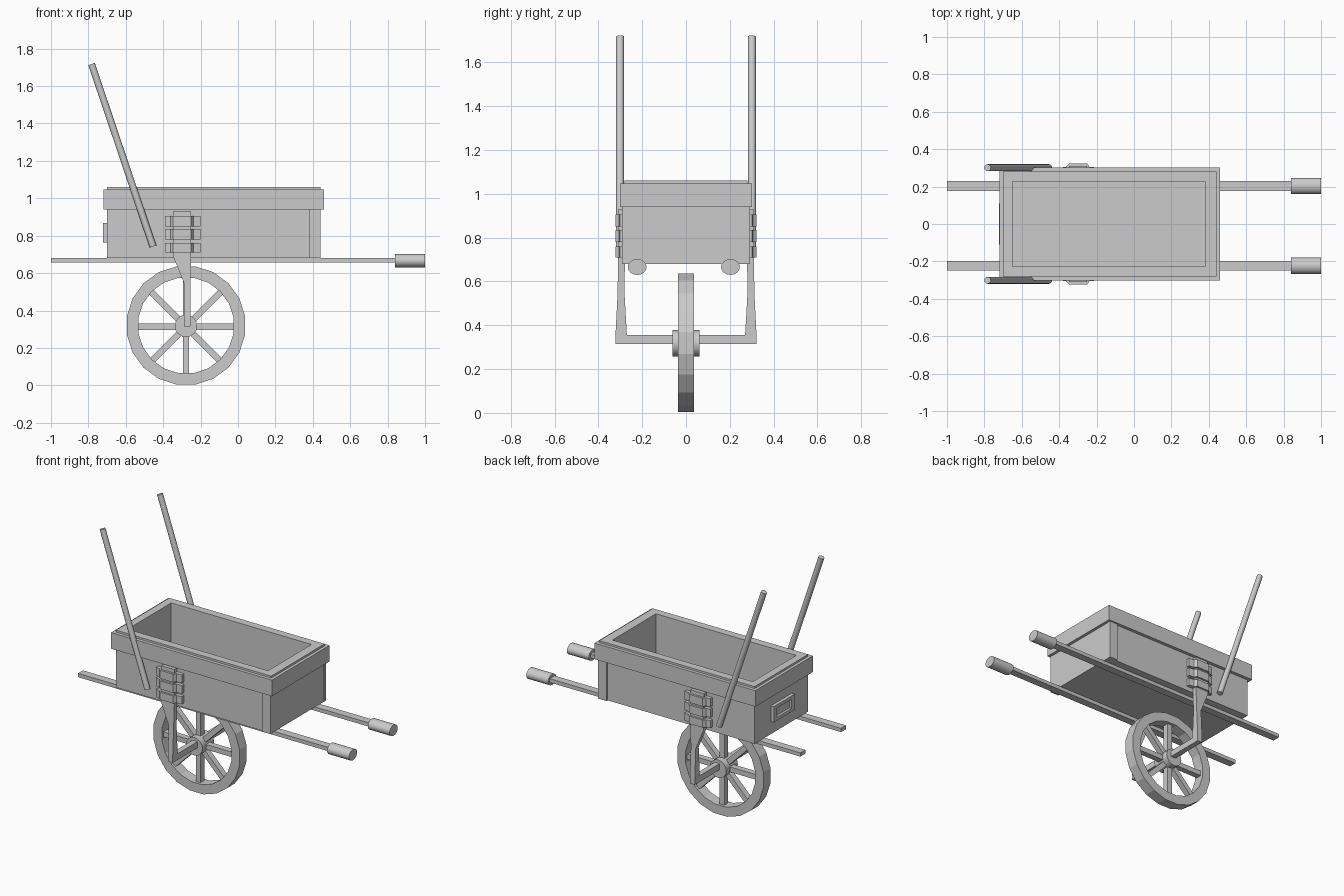
import bpy, bmesh, math
from mathutils import Matrix, Vector

if "Cube" in bpy.data.objects:
    bpy.data.objects.remove(bpy.data.objects["Cube"])


def finish(name, bm):
    bmesh.ops.recalc_face_normals(bm, faces=bm.faces)
    me = bpy.data.meshes.new(name)
    bm.to_mesh(me)
    bm.free()
    ob = bpy.data.objects.new(name, me)
    bpy.context.collection.objects.link(ob)
    return ob


def add_loft(bm, rings, closed=False):
    vs = [[bm.verts.new(p) for p in r] for r in rings]
    pairs = list(zip(vs, vs[1:]))
    if closed:
        pairs.append((vs[-1], vs[0]))
    else:
        bm.faces.new(vs[0])
        bm.faces.new(vs[-1])
    for a, b in pairs:
        for i in range(len(a)):
            j = (i + 1) % len(a)
            bm.faces.new((a[i], a[j], b[j], b[i]))


def rect(x0, x1, y0, y1, z):
    return [(x0, y0, z), (x1, y0, z), (x1, y1, z), (x0, y1, z)]


def loft(name, rings, closed=False):
    bm = bmesh.new()
    add_loft(bm, rings, closed)
    return finish(name, bm)


def box(name, x0, x1, y0, y1, z0, z1):
    return loft(name, [rect(x0, x1, y0, y1, z) for z in (z0, z1)])


def rod(name, a, b, r, n=12, scale=(1, 1, 1)):
    a, b = Vector(a), Vector(b)
    bm = bmesh.new()
    rot = (b - a).to_track_quat('Z', 'Y').to_matrix().to_4x4()
    bmesh.ops.create_cone(bm, cap_ends=True, segments=n, radius1=r, radius2=r, depth=(b - a).length,
                          matrix=rot)
    bmesh.ops.scale(bm, vec=scale, verts=bm.verts)
    bmesh.ops.translate(bm, vec=(a + b) / 2, verts=bm.verts)
    ob = finish(name, bm)
    for p in ob.data.polygons:
        p.use_smooth = len(p.vertices) == 4
    for e in ob.data.edges:
        d = ob.data.vertices[e.vertices[0]].co - ob.data.vertices[e.vertices[1]].co
        e.use_edge_sharp = abs(d.normalized().dot((b - a).normalized())) < 0.9
    return ob


# Open tray with walls and floor
loft("tray", [rect(-.70, .44, -.28, .28, .68), rect(-.70, .44, -.28, .28, 1.06),
              rect(-.65, .38, -.228, .228, 1.06), rect(-.65, .38, -.228, .228, .71)])

# Rim band around the top
loft("rim", [rect(-.72, .46, -.302, .302, .94), rect(-.72, .46, -.302, .302, 1.047),
             rect(-.69, .43, -.27, .27, 1.047), rect(-.69, .43, -.27, .27, .94)], closed=True)

# Wider board edges at the handle end
for side, s in (("front", -1), ("back", 1)):
    ys = sorted((s * .27, s * .292))
    box(f"{side}_corner_post", .38, .442, *ys, .68, .94)


# Framed plate on the nose end
def yz_rect(x, w, z0, z1):
    return [(x, -w, z0), (x, w, z0), (x, w, z1), (x, -w, z1)]


loft("end_plate", [yz_rect(-.69, .11, .763, .868), yz_rect(-.722, .11, .763, .868),
                   yz_rect(-.722, .075, .785, .846), yz_rect(-.706, .075, .785, .846)])

# Rails and grips
for side, y in (("front", -.223), ("back", .203)):
    box(f"{side}_rail", -1, .86, y - .026, y + .026, .656, .681)
    rod(f"{side}_grip", (.84, y, .666), (1, y, .666), .043, 16, (1, 1, .84))

# Poles, leg brackets and strap bands, mirrored on both sides
for side, s in (("front", -1), ("back", 1)):
    rod(f"{side}_pole", (-.4545, s * .301, .743), (-.783, s * .301, 1.718), .0185, 12)
    levels = [(-.29, -.254, .27, .322, .315), (-.29, -.254, .27, .322, .355),
              (-.29, -.254, .281, .312, .55), (-.347, -.25, .279, .311, .69),
              (-.347, -.25, .275, .309, .93)]
    loft(f"{side}_leg", [rect(x0, x1, s * a, s * b, z) for x0, x1, a, b, z in levels])
    prof = [(-.39, .27), (-.39, .302), (-.362, .306), (-.347, .323), (-.25, .323),
            (-.238, .306), (-.2, .302), (-.2, .27)]
    for i, (z0, z1) in enumerate(((.71, .76), (.78, .835), (.85, .905))):
        loft(f"{side}_strap_{i + 1}", [[(x, s * y, z) for x, y in prof] for z in (z0, z1)])

# Axle
box("axle", -.29, -.254, -.31, .31, .315, .356)

# Wheel rim, hub and spokes
CX, CZ, N = -.278, .32, 20


def wheel_section(a):
    return [(CX + r * math.cos(a), y, CZ + r * math.sin(a))
            for r, y in ((.32, -.037), (.32, .037), (.258, .037), (.258, -.037))]


loft("wheel_rim", [wheel_section((i + .5) * math.tau / N) for i in range(N)], closed=True)
rod("wheel_hub", (CX, -.061, CZ - .002), (CX, .061, CZ - .002), .06, 16)
bm = bmesh.new()
for i in range(8):
    m = Matrix.Translation((CX, 0, CZ - .006)) @ Matrix.Rotation(i * math.tau / 8, 4, 'Y')
    add_loft(bm, [[m @ Vector(p) for p in rect(-.017, .017, -.02, .02, z)] for z in (.04, .262)])
finish("wheel_spokes", bm)
